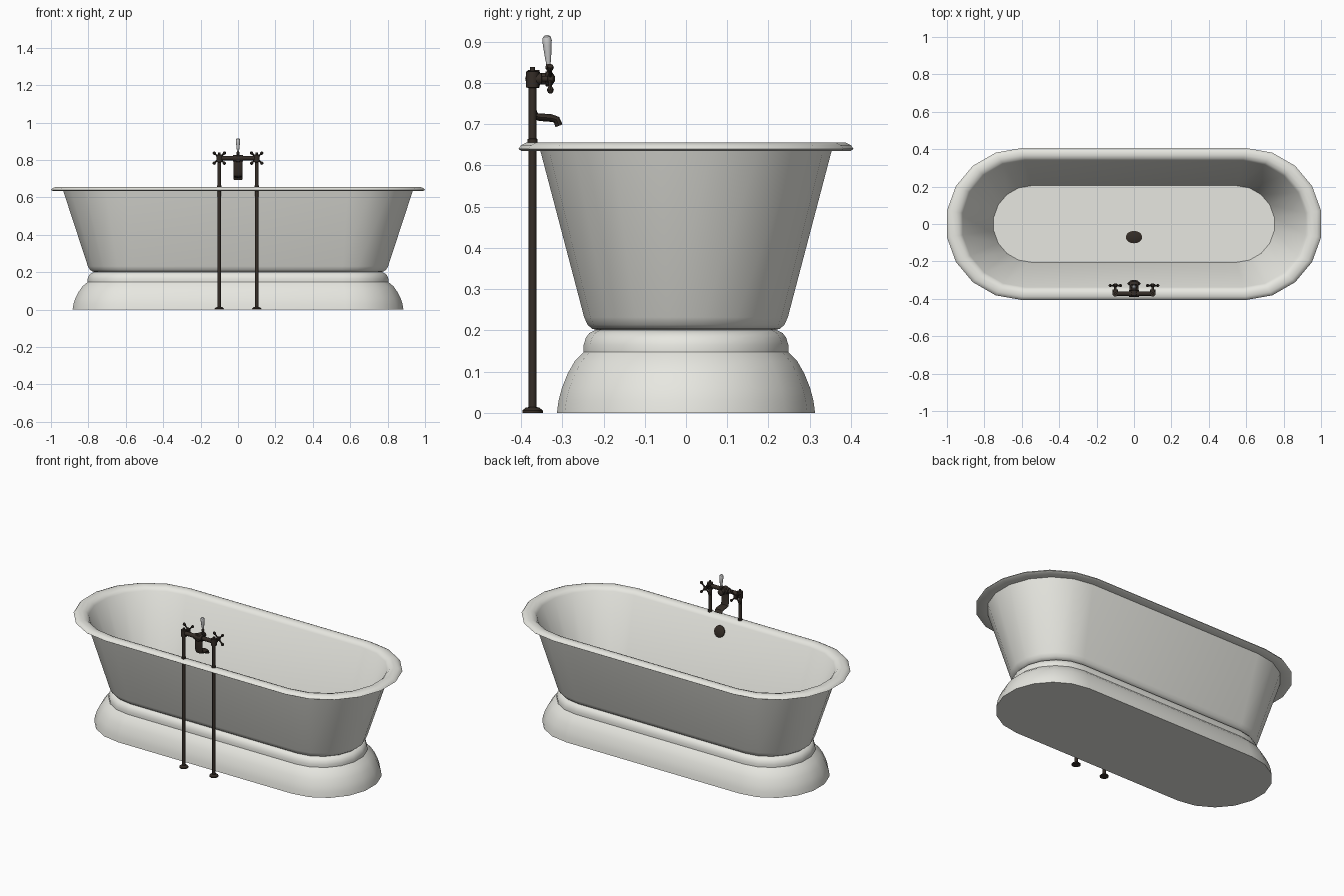
import bpy, bmesh, math
from mathutils import Vector, Matrix

if "Cube" in bpy.data.objects:
    bpy.data.objects.remove(bpy.data.objects["Cube"])


def material(name, rgb):
    m = bpy.data.materials.new(name)
    m.diffuse_color = (*rgb, 1)
    m.use_nodes = True
    m.node_tree.nodes["Principled BSDF"].inputs["Base Color"].default_value = m.diffuse_color
    return m


ENAMEL = material("enamel", (0.8, 0.8, 0.75))
BRONZE = material("dark_bronze", (0.035, 0.026, 0.02))
CHINA = material("porcelain", (0.72, 0.72, 0.7))


def loft(name, rings, mat):
    """Bridge successive rings of points and cap both ends."""
    bm = bmesh.new()
    vr = [[bm.verts.new(p) for p in r] for r in rings]
    n = len(vr[0])
    for a, b in zip(vr, vr[1:]):
        for i in range(n):
            j = (i + 1) % n
            bm.faces.new((a[i], a[j], b[j], b[i]))
    bm.faces.new(vr[0])
    bm.faces.new(vr[-1])
    bmesh.ops.recalc_face_normals(bm, faces=bm.faces)
    me = bpy.data.meshes.new(name)
    bm.to_mesh(me)
    bm.free()
    me.materials.append(mat)
    ob = bpy.data.objects.new(name, me)
    bpy.context.collection.objects.link(ob)
    bpy.ops.object.select_all(action='DESELECT')
    ob.select_set(True)
    bpy.context.view_layer.objects.active = ob
    bpy.ops.object.shade_smooth_by_angle(angle=math.radians(35))
    return ob


def stadium(r, z):
    """Round-ended outline, nine segments per end."""
    s = 0.495 + 0.26 * r
    pts = []
    for side in (1, -1):
        for k in range(10):
            a = math.radians(-90 + 20 * k)
            pts.append((side * (s + r * math.cos(a)), side * r * math.sin(a), z))
    return pts


def lathe(name, origin, axis, profile, mat=BRONZE, n=12):
    """Turn (radius, distance) pairs around an axis from origin."""
    rot = Vector((0, 0, 1)).rotation_difference(Vector(axis)).to_matrix()
    rings = []
    for r, d in profile:
        rings.append([Vector(origin) + rot @ Vector((r * math.cos(t), r * math.sin(t), d))
                      for t in (2 * math.pi * i / n for i in range(n))])
    return loft(name, rings, mat)


# Plinth with a stepped collar
loft("plinth", [stadium(r, z) for r, z in [
    (.313, 0), (.309, .03), (.301, .06), (.287, .095), (.270, .125), (.248, .148),
    (.248, .165), (.243, .182), (.234, .194), (.220, .201)]], ENAMEL)

# Tub shell: outside, rolled rim, inside
loft("tub", [stadium(r, z) for r, z in [
    (.213, .200), (.228, .204), (.239, .214), (.247, .232), (.353, .635),
    (.399, .635), (.406, .640), (.400, .649), (.388, .655), (.368, .656),
    (.350, .650), (.338, .635), (.205, .225)]], ENAMEL)

# Drain and overflow plates
drain = lathe("drain", (0, 0, 0), (0, 0, 1), [(.044, -.005), (.044, .005), (.036, .009)], n=16)
drain.location = (0, -.07, .225)
drain.scale = (1, .76, 1)
lathe("overflow", (0, -.322, .58), (0, .951, .308), [(.034, -.005), (.034, .006), (.026, .011)], n=16)

# Standpipes with flanges, valves and cross handles
PY, BZ = -.372, .81
for side, x in (("left", -.1), ("right", .1)):
    lathe(side + "_standpipe", (x, PY, 0), (0, 0, 1), [
        (.025, 0), (.025, .006), (.016, .013), (.0095, .014), (.0095, .645),
        (.012, .646), (.012, .664), (.0095, .665), (.0095, .788),
        (.016, .789), (.016, .828), (.006, .829), (.006, .839)])
    lathe(side + "_valve", (x, PY, BZ), (0, 1, 0), [
        (.014, 0), (.014, .022), (.007, .023), (.007, .036), (.011, .037),
        (.011, .050), (.006, .054)])
    for k in range(4):
        a = math.radians(45 + 90 * k)
        lathe(side + "_handle_arm", (x, -.329, BZ), (math.cos(a), 0, math.sin(a)), [
            (.005, 0), (.004, .028), (.007, .033), (.0085, .038), (.007, .044), (.002, .047)], n=8)

# Cross bar and central diverter
lathe("cross_bar", (-.1, PY, BZ), (1, 0, 0), [
    (.012, 0), (.012, .072), (.018, .074), (.018, .126), (.012, .128), (.012, .2)])
lathe("diverter", (0, PY - .014, BZ), (0, 1, 0), [
    (.018, 0), (.022, .004), (.022, .03), (.014, .032), (.014, .045), (.018, .046), (.018, .06), (.009, .066)])

# Wide flattened spout swept along a bent path
path = [Vector((0, y, z)) for y, z in [
    (PY, .805), (PY, .735), (-.366, .720), (-.355, .717), (-.328, .715), (-.314, .711), (-.308, .696)]]
rings = []
for i, p in enumerate(path):
    t = (path[min(i + 1, len(path) - 1)] - path[max(i - 1, 0)]).normalized()
    nrm = Vector((0, -t.z, t.y))
    rings.append([p + Vector((.025 * math.cos(a), 0, 0)) + nrm * .0095 * math.sin(a)
                  for a in (2 * math.pi * k / 14 for k in range(14))])
loft("spout", rings, BRONZE)

# Lever with porcelain grip
lathe("lever_stem", (0, -.331, BZ), (0, -.07, 1), [(.008, 0), (.005, .02), (.008, .026), (.006, .036)])
lathe("lever_grip", (0, -.3335, .845), (0, -.06, 1), [
    (.005, 0), (.007, .012), (.0105, .045), (.0115, .058), (.0095, .067), (.004, .071)], CHINA)
